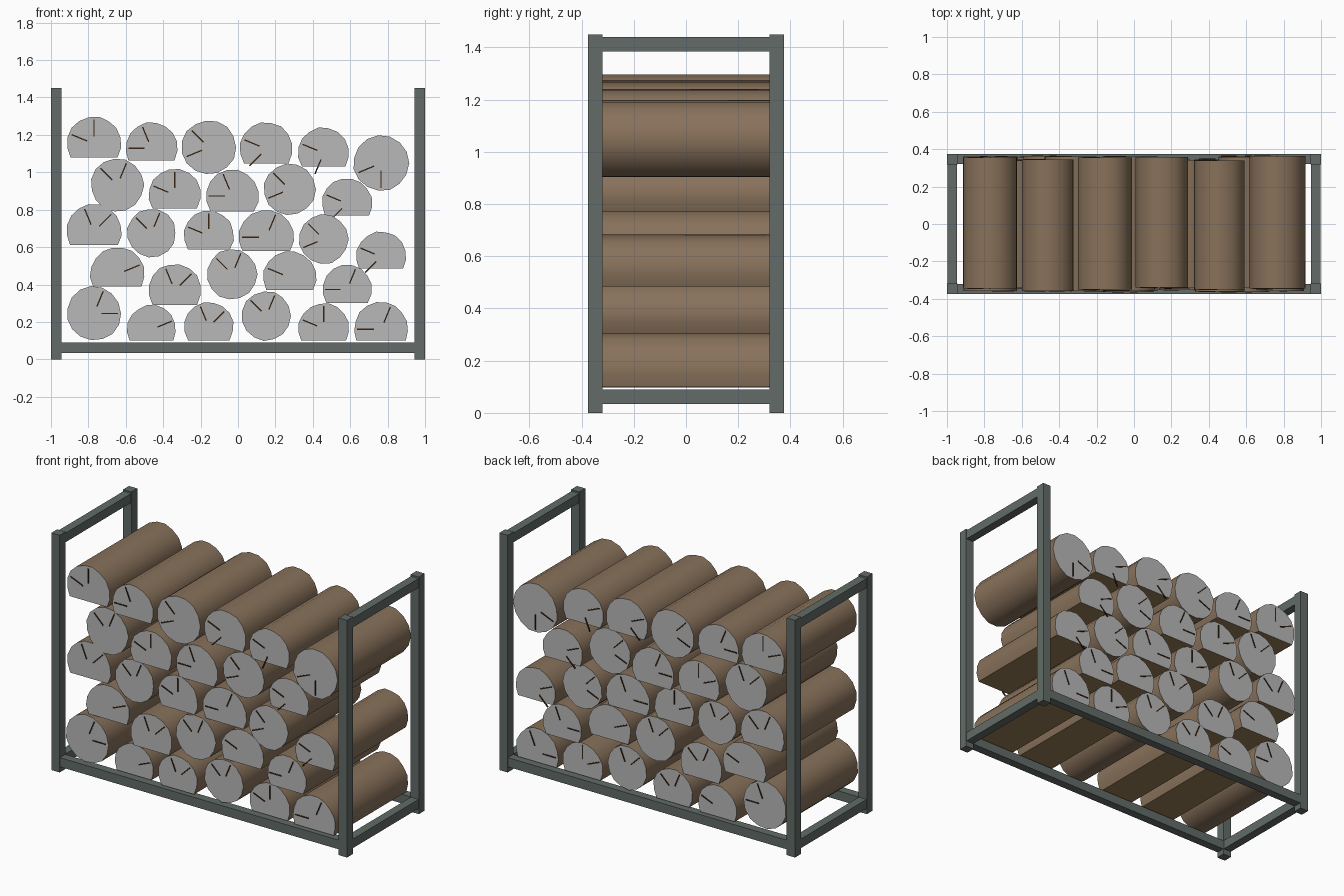
import bpy, bmesh, math, random
from mathutils import Matrix, Vector

random.seed(4)
cube = bpy.data.objects.get("Cube")
if cube:
    bpy.data.objects.remove(cube, do_unlink=True)


def material(name, *srgb):
    color = [(c / 255) ** 2.2 for c in srgb] + [1]
    mat = bpy.data.materials.new(name)
    mat.diffuse_color = color
    mat.use_nodes = True
    mat.node_tree.nodes["Principled BSDF"].inputs["Base Color"].default_value = color
    return mat


METAL = material("grey green metal", 98, 107, 103)
BARK = material("brown bark", 135, 113, 91)
END = material("pale cut end", 183, 183, 183)
SPLIT = material("tan split wood", 150, 124, 86)
CRACK = material("dark crack", 58, 40, 24)


def finish(bm, name, *mats):
    bmesh.ops.recalc_face_normals(bm, faces=bm.faces[:])
    mesh = bpy.data.meshes.new(name)
    bm.to_mesh(mesh)
    bm.free()
    for mat in mats:
        mesh.materials.append(mat)
    obj = bpy.data.objects.new(name, mesh)
    bpy.context.collection.objects.link(obj)
    return obj


def box(name, center, size):
    bm = bmesh.new()
    bmesh.ops.create_cube(bm, size=1, matrix=Matrix.Translation(center) @ Matrix.Diagonal((*size, 1)))
    return finish(bm, name, METAL)


# Rack: four posts, base rails all round, a top rail at each end
BAR, PX, PY, HEIGHT = 0.056, 0.972, 0.347, 1.45
RAIL = BAR - 0.004
for side, sx in (("left", 1), ("right", -1)):
    for end, sy in (("front", -1), ("back", 1)):
        box(f"{end}_{side}_post", (sx * PX, sy * PY, HEIGHT / 2), (BAR, BAR, HEIGHT))
    for level, z in (("base", 0.062), ("top", 1.412)):
        box(f"{side}_{level}_rail", (sx * PX, 0, z), (RAIL, 2 * PY - BAR, BAR))
for end, sy in (("front", -1), ("back", 1)):
    box(f"{end}_base_rail", (0, sy * PY, 0.062), (2 * PX - BAR, RAIL, BAR))


# Cracks: thin radial plates on both cut ends, aimed by compass point
COMPASS = "E ENE NE NNE N NNW NW WNW W WSW SW SSW S SSE SE ESE".split()


def add_cracks(bm, x, z, r, aims, ends):
    for aim in aims.split():
        angle = COMPASS.index(aim) * math.tau / len(COMPASS)
        turn = Matrix.Rotation(-angle, 4, "Y")
        for y in ends:
            place = (Matrix.Translation((x, y, z)) @ turn
                     @ Matrix.Translation((0.58 * r, 0, 0))
                     @ Matrix.Diagonal((0.62 * r, 0.006, 0.007, 1)))
            bmesh.ops.create_cube(bm, size=1, matrix=place)


# Log: a round or flat-bottomed outline extruded from front to back
def add_log(name, x, top, bottom, r, aims, cracks):
    z = top - r
    is_round = top - bottom > 1.8 * r
    if is_round:
        r = (top - bottom) / 2
        z = bottom + r
        count = 15
        angles = [math.tau * i / count for i in range(count)]
    else:
        low = math.asin((z - bottom) / r)
        count = 12
        angles = [-low + (math.pi + 2 * low) * i / (count - 1) for i in range(count)]
    front = -0.35 + random.uniform(-0.014, 0.014)
    back = 0.35 + random.uniform(-0.014, 0.014)

    bm = bmesh.new()
    outline = []
    for i, a in enumerate(angles):
        corner = not is_round and i in (0, count - 1)
        k = r * (1 if corner else random.uniform(0.98, 1.02))
        outline.append(bm.verts.new((x + k * math.cos(a), front, z + k * math.sin(a))))
    face = bm.faces.new(outline)
    new = bmesh.ops.extrude_face_region(bm, geom=[face], use_keep_orig=True)["geom"]
    verts = [v for v in new if isinstance(v, bmesh.types.BMVert)]
    bmesh.ops.translate(bm, verts=verts, vec=Vector((0, back - front, 0)))
    bmesh.ops.recalc_face_normals(bm, faces=bm.faces[:])
    for f in bm.faces:
        flat_base = not is_round and f.normal.z < -0.97
        if abs(f.normal.y) > 0.9:
            f.material_index = 1
        elif flat_base:
            f.material_index = 2
        else:
            f.smooth = True
    finish(bm, name, BARK, END, SPLIT)
    add_cracks(cracks, x, z, r, aims, (front, back))


# Stack: rows from bottom to top, each log as top, bottom, radius, cracks
ROWS = [
    [(.39, .1, .147, "NNE E"), (.29, .1, .131, "ENE"), (.305, .1, .132, "NNW NE"),
     (.365, .1, .133, "NW NNE"), (.3, .1, .136, "N WNW"), (.305, .1, .145, "W NNE")],
    [(.6, .39, .145, "ENE"), (.51, .29, .142, "NNW NE"), (.59, .32, .137, "NW NNE"),
     (.58, .37, .142, "WNW"), (.505, .3, .132, "W NNE")],
    [(.83, .61, .147, "NNW NE"), (.805, .545, .131, "NW NNE"), (.795, .587, .134, "N WNW"),
     (.8, .58, .147, "W NNE"), (.775, .51, .13, "NW WSW"), (.683, .485, .134, "WNW SW")],
    [(1.074, .79, .145, "NW NNE"), (1.018, .806, .139, "N WNW"), (1.015, .79, .142, "W NNW"),
     (1.047, .77, .14, "NW WSW"), (.967, .77, .134, "WNW SW")],
    [(1.297, 1.08, .145, "N WNW"), (1.267, 1.063, .139, "NNW W"), (1.278, .988, .145, "NW WSW"),
     (1.267, 1.047, .142, "WNW SW"), (1.24, 1.03, .137, "WNW SSW"), (1.197, .9, .147, "WSW S")],
]
SPACING = 0.307
cracks = bmesh.new()
for row, logs in enumerate(ROWS):
    first = -0.645 if row % 2 else -0.77
    for i, (top, bottom, r, aims) in enumerate(logs):
        add_log(f"log_row{row + 1}_{i + 1}", first + SPACING * i, top, bottom, r, aims, cracks)
finish(cracks, "log_end_cracks", CRACK)
